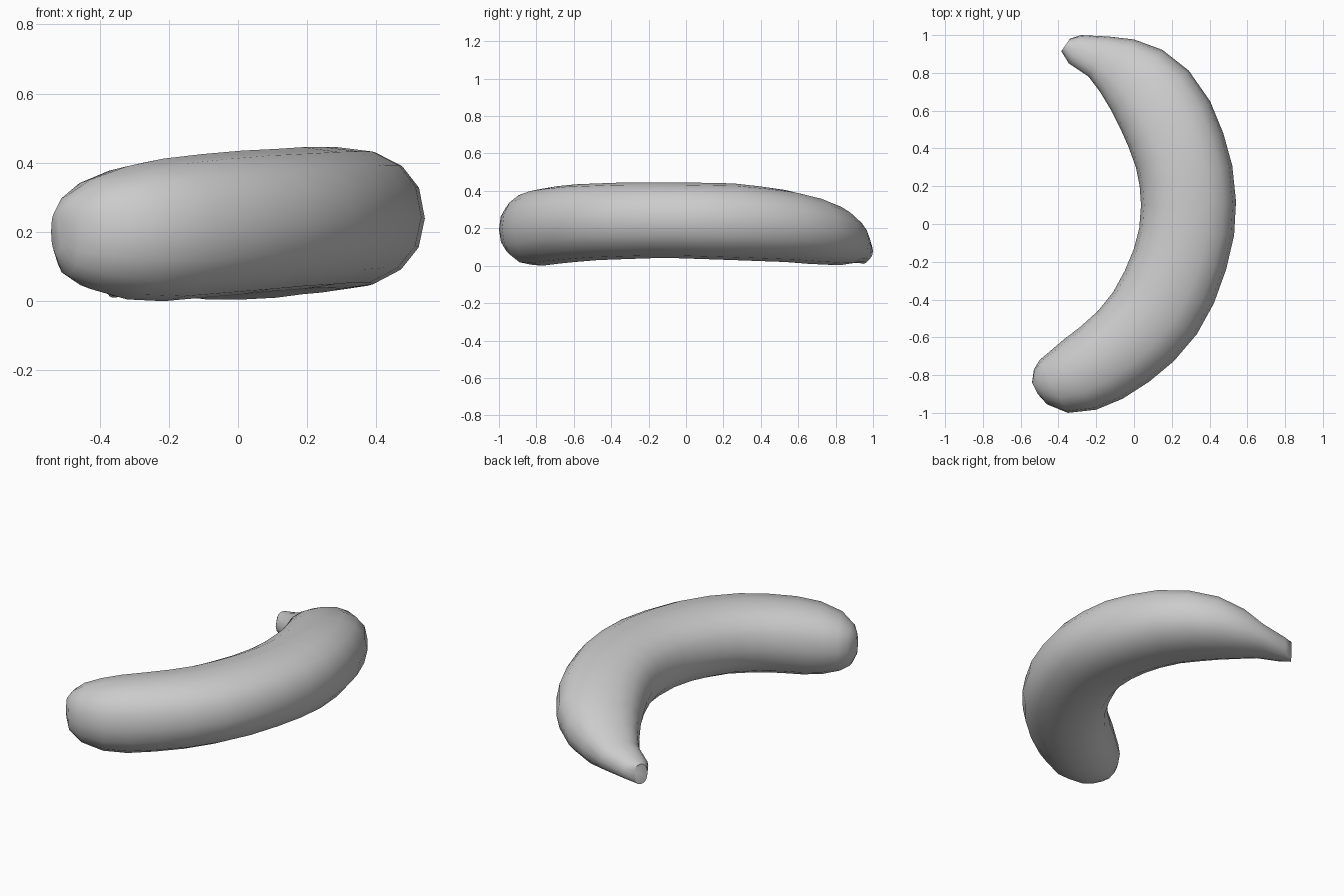
import bpy, bmesh, math

if "Cube" in bpy.data.objects:
    bpy.data.objects.remove(bpy.data.objects["Cube"])

# Stations along the fruit: outer edge x, y, inner edge x, y, low z, high z
STATIONS = [
    (-.34, .98, -.385, .915, .01, .13),
    (-.28, 1.0, -.345, .85, .015, .14),
    (-.13, .992, -.24, .78, .015, .185),
    (0, .977, -.18, .70, .005, .26),
    (.15, .922, -.12, .60, .005, .325),
    (.29, .812, -.07, .50, .01, .37),
    (.403, .65, -.03, .41, .02, .405),
    (.473, .48, .01, .30, .025, .425),
    (.52, .31, .03, .20, .03, .44),
    (.54, .12, .037, .10, .035, .443),
    (.53, -.06, .028, -.02, .04, .446),
    (.488, -.24, 0, -.13, .04, .446),
    (.423, -.42, -.05, -.25, .035, .445),
    (.333, -.583, -.11, -.36, .03, .44),
    (.212, -.725, -.19, -.46, .02, .435),
    (.08, -.835, -.285, -.545, .01, .425),
    (-.06, -.925, -.37, -.61, 0, .412),
    (-.20, -.983, -.44, -.67, .005, .39),
    (-.35, -1.0, -.50, -.72, .035, .352),
    (-.46, -.955, -.53, -.77, .075, .305),
    (-.51, -.90, -.54, -.84, .14, .26),
]
SIDES = 16


def power(value, exponent):
    return math.copysign(abs(value) ** (2 / exponent), value)


def add_ring(bm, station):
    """Slightly squared oval spanning the outer and inner edges."""
    ox, oy, ix, iy, low, high = station
    ring = []
    for k in range(SIDES):
        a = 2 * math.pi * k / SIDES
        n = 2.3 if math.sin(a) > 0 else 2.15
        u, v = power(math.cos(a), n), power(math.sin(a), n)
        ring.append(bm.verts.new(((ox + ix) / 2 + u * (ox - ix) / 2,
                                  (oy + iy) / 2 + u * (oy - iy) / 2,
                                  (low + high) / 2 + v * (high - low) / 2)))
    return ring


# Curved fruit body, tapering to a stem at the back
bm = bmesh.new()
rings = [add_ring(bm, s) for s in STATIONS]
for a, b in zip(rings, rings[1:]):
    for k in range(SIDES):
        j = (k + 1) % SIDES
        bm.faces.new((a[k], a[j], b[j], b[k]))
bm.faces.new(rings[0])
bm.faces.new(rings[-1])
bmesh.ops.recalc_face_normals(bm, faces=bm.faces)

mesh = bpy.data.meshes.new("banana")
bm.to_mesh(mesh)
bm.free()
banana = bpy.data.objects.new("banana", mesh)
bpy.context.collection.objects.link(banana)
bpy.context.view_layer.objects.active = banana
banana.select_set(True)
bpy.ops.object.shade_smooth_by_angle(angle=math.radians(60))
